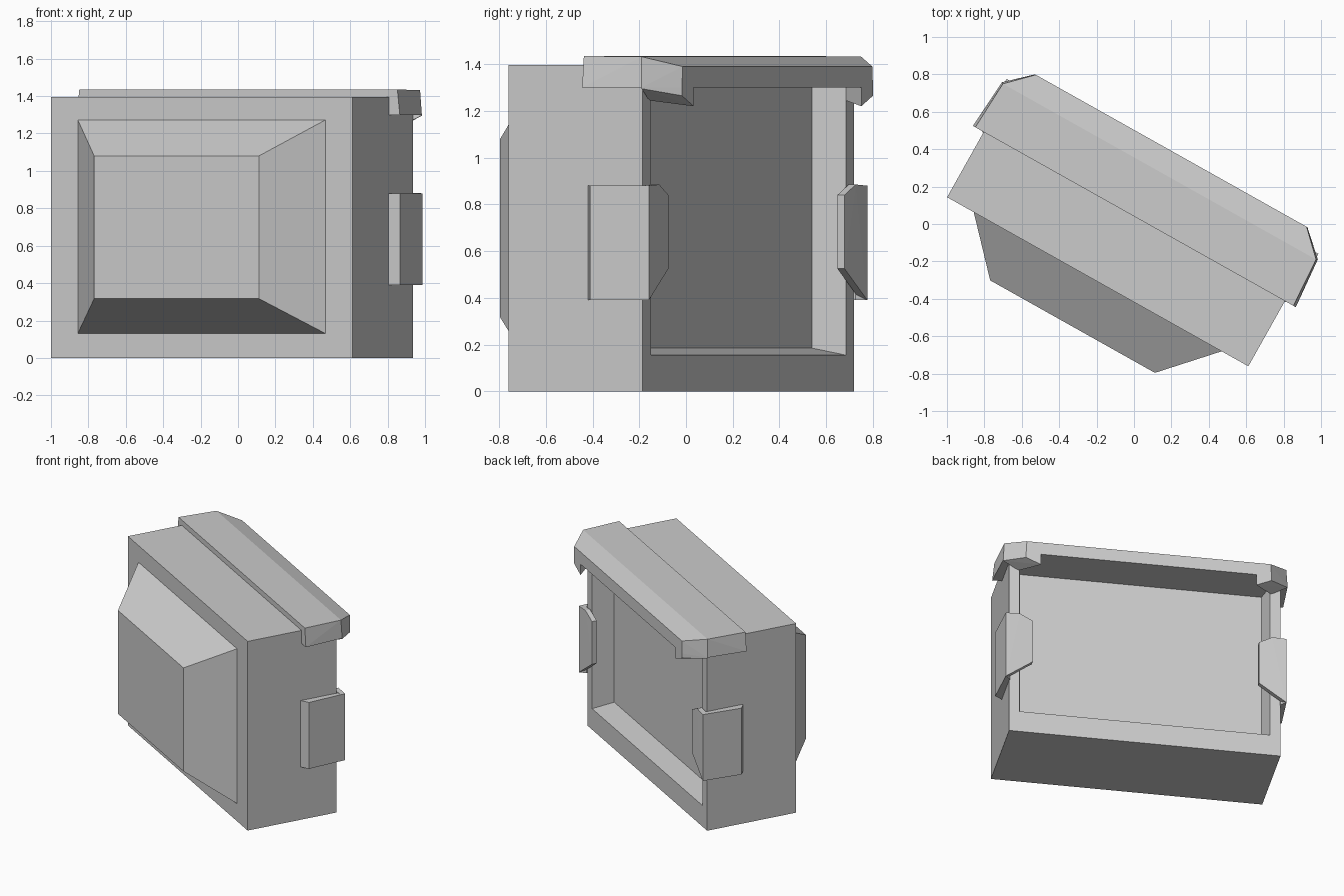
import bpy, bmesh, math

if "Cube" in bpy.data.objects:
    bpy.data.objects.remove(bpy.data.objects["Cube"])

# The whole set is turned on its vertical axis; parts are built in its own frame
ANGLE = math.radians(-29.3)
CENTRE = (-0.0325, -0.021, 0)


def finish(name, bm):
    bmesh.ops.recalc_face_normals(bm, faces=bm.faces[:])
    mesh = bpy.data.meshes.new(name)
    bm.to_mesh(mesh)
    bm.free()
    ob = bpy.data.objects.new(name, mesh)
    ob.location = CENTRE
    ob.rotation_euler.z = ANGLE
    bpy.context.collection.objects.link(ob)
    return ob


def loft(name, rings):
    """Rectangles (half width, y, z low, z high) joined in order, ends capped."""
    bm = bmesh.new()
    loops = [[bm.verts.new(p) for p in
              ((-w, y, a), (w, y, a), (w, y, b), (-w, y, b))]
             for w, y, a, b in rings]
    for p, q in zip(loops, loops[1:]):
        for i in range(4):
            j = (i + 1) % 4
            bm.faces.new((p[i], p[j], q[j], q[i]))
    bm.faces.new(loops[0])
    bm.faces.new(loops[-1])
    return finish(name, bm)


def hull(name, points):
    bm = bmesh.new()
    for p in points:
        bm.verts.new(p)
    bmesh.ops.convex_hull(bm, input=bm.verts[:])
    bmesh.ops.dissolve_limit(bm, angle_limit=math.radians(0.5),
                             verts=bm.verts[:], edges=bm.edges[:])
    return finish(name, bm)


def flip(points, s):
    return [(x * s, y, z) for x, y, z in points]


# Case with the recessed panel on its rear side
loft("case", [(0.9235, -0.33, 0, 1.396), (0.9235, 0.33, 0, 1.396),
              (0.852, 0.33, 0.155, 1.315), (0.822, 0.18, 0.185, 1.31)])

# Tapered housing on the front side
loft("tapered_housing", [(0.76, -0.32, 0.13, 1.273), (0.76, -0.33, 0.13, 1.273),
                         (0.505, -0.605, 0.317, 1.08)])

# Hood over the top of the panel
hood = [(0.975, 0.07, 1.435), (0.96, 0.345, 1.432), (0.83, 0.473, 1.39),
        (0.99, 0.07, 1.30), (0.968, 0.35, 1.30), (0.835, 0.473, 1.30)]
hull("hood", hood + flip(hood, -1))

# Drooping hood corners
corner = [(0.968, 0.35, 1.30), (0.835, 0.473, 1.30), (0.733, 0.473, 1.30),
          (0.86, 0.325, 1.30), (0.968, 0.35, 1.295), (0.835, 0.473, 1.265),
          (0.733, 0.473, 1.22), (0.86, 0.325, 1.245)]

# Side clips: a plate on the side wall and a tab folded over the rear edge
plate = [(x, y, z) for z in (0.39, 0.88)
         for x, y in ((0.92, 0.06), (0.975, 0.10), (0.955, 0.378), (0.92, 0.34))]
tab = [(x, y, z) for x, z, out in
       ((0.955, 0.39, 0.378), (0.77, 0.525, 0.37), (0.77, 0.84, 0.37),
        (0.86, 0.885, 0.375), (0.955, 0.88, 0.378))
       for y in (out, out - 0.035)]

for side, s in (("left", -1), ("right", 1)):
    hull("hood_corner_" + side, flip(corner, s))
    hull("clip_plate_" + side, flip(plate, s))
    hull("clip_tab_" + side, flip(tab, s))
